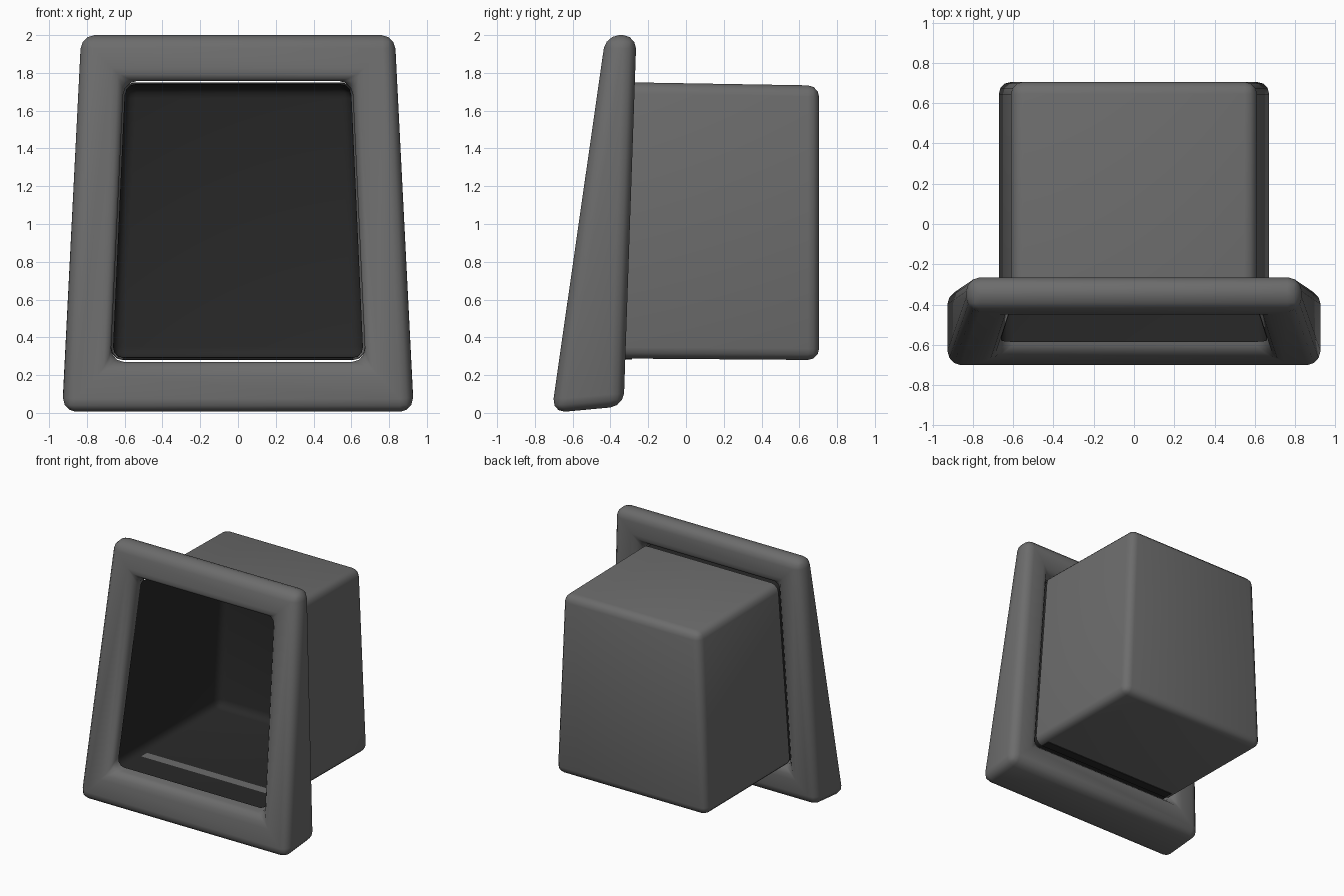
import bpy
import math

if "Cube" in bpy.data.objects:
    bpy.data.objects.remove(bpy.data.objects["Cube"])


def material(name, v):
    m = bpy.data.materials.new(name)
    m.diffuse_color = (v, v, v, 1)
    m.use_nodes = True
    m.node_tree.nodes["Principled BSDF"].inputs["Base Color"].default_value = m.diffuse_color
    return m


grey = material("mid grey", 0.15)
dark = material("dark interior", 0.021)


def trapezoid(wb, wt, zb, zt, yb, yt):
    """Four corners: half widths, heights and depths at bottom and top."""
    return [(-wb, yb, zb), (wb, yb, zb), (wt, yt, zt), (-wt, yt, zt)]


def loft(name, loops, mats, closed=False, cap=False, flip=False, bevel=0.0):
    """Join four-cornered loops with faces, then round the edges."""
    verts = [p for loop in loops for p in loop]
    n = len(loops)
    faces = []
    for k in range(n if closed else n - 1):
        a, b = 4 * k, 4 * ((k + 1) % n)
        for i in range(4):
            j = (i + 1) % 4
            faces.append((a + i, b + i, b + j, a + j))
    if cap:
        e = 4 * (n - 1)
        faces.append((e + 3, e + 2, e + 1, e))
    if flip:
        faces = [f[::-1] for f in faces]
    me = bpy.data.meshes.new(name)
    me.from_pydata(verts, [], faces)
    for m in mats:
        me.materials.append(m)
    ob = bpy.data.objects.new(name, me)
    bpy.context.collection.objects.link(ob)
    if bevel:
        mod = ob.modifiers.new("rounding", 'BEVEL')
        mod.width = bevel
        mod.segments = 3
        mod.limit_method = 'ANGLE'
        mod.angle_limit = math.radians(40)
        bpy.ops.object.select_all(action='DESELECT')
        ob.select_set(True)
        bpy.context.view_layer.objects.active = ob
        bpy.ops.object.modifier_apply(modifier=mod.name)
        bpy.ops.object.shade_smooth_by_angle(angle=math.radians(42))
    return ob


# Leaning front frame, wedge-shaped from the side
loft("front_frame", [
    trapezoid(0.93, 0.83, 0.0, 2.0, -0.712, -0.425),
    trapezoid(0.93, 0.83, 0.035, 2.0, -0.33, -0.262),
    trapezoid(0.675, 0.605, 0.27, 1.757, -0.322, -0.271),
    trapezoid(0.675, 0.605, 0.27, 1.757, -0.673, -0.460),
], [grey], closed=True, bevel=0.07)

# Outer box behind the frame
loft("rear_box", [
    trapezoid(0.674, 0.608, 0.288, 1.75, -0.36, -0.30),
    trapezoid(0.674, 0.608, 0.28, 1.733, 0.705, 0.705),
], [grey], cap=True, bevel=0.06)

# Dark lining reaching forward into the frame opening
loft("inner_lining", [
    trapezoid(0.664, 0.598, 0.293, 1.742, -0.585, -0.375),
    trapezoid(0.664, 0.598, 0.288, 1.725, 0.695, 0.695),
], [dark], cap=True, flip=True, bevel=0.06)

# Thin strip across the floor seam: grey above, dark below
strip = loft("floor_seam_strip", [
    trapezoid(0.61, 0.61, 0.284, 0.296, -0.36, -0.36),
    trapezoid(0.61, 0.61, 0.282, 0.296, -0.285, -0.285),
], [grey, dark], cap=True)
for p in strip.data.polygons:
    p.material_index = 0 if p.normal.z > 0.5 else 1
